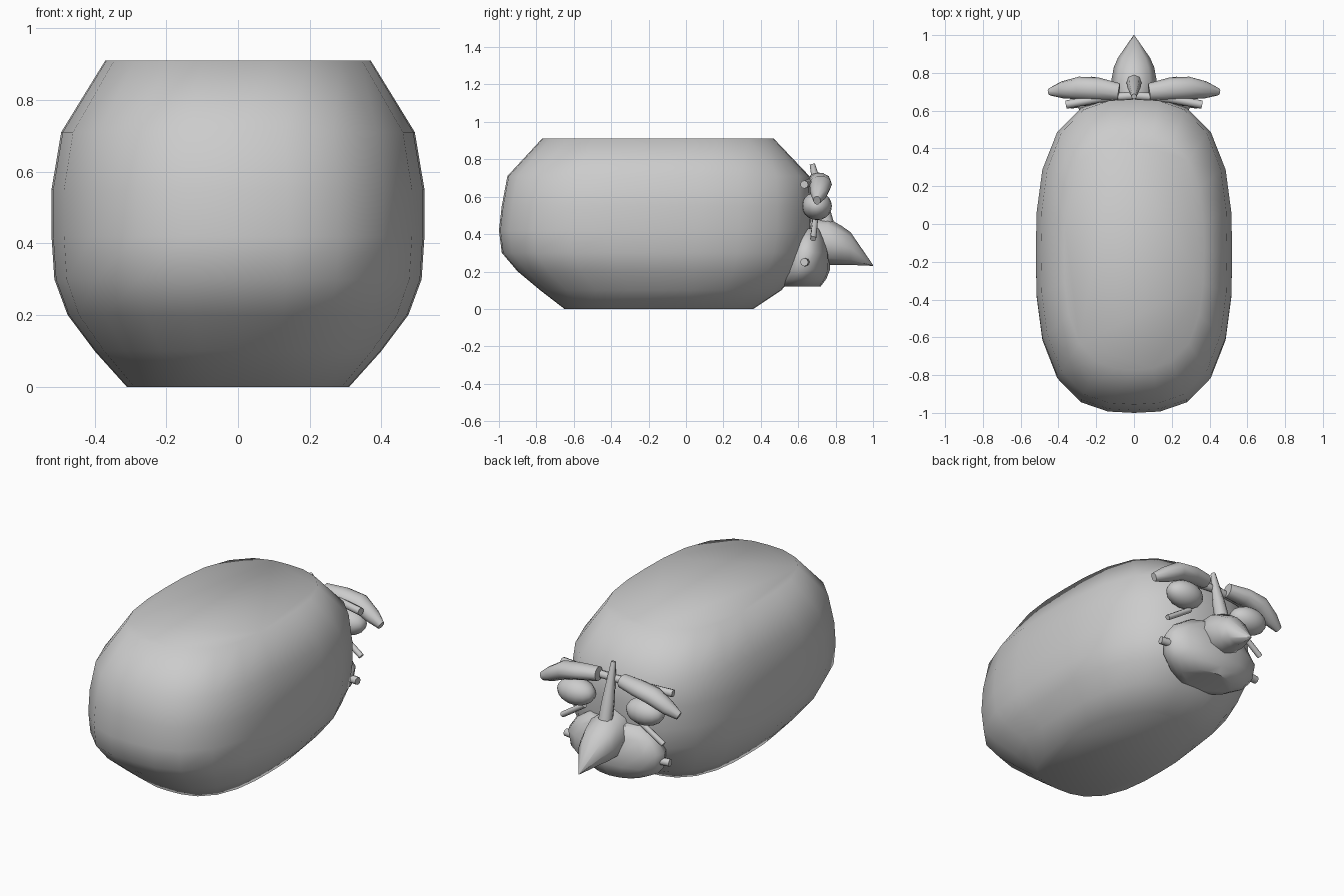
import bpy, bmesh, math
from mathutils import Vector

if "Cube" in bpy.data.objects:
    bpy.data.objects.remove(bpy.data.objects["Cube"])


def loft(name, rings, angle=180):
    """Skin equal-sized point rings and cap both ends."""
    bm = bmesh.new()
    rows = [[bm.verts.new(p) for p in r] for r in rings]
    n = len(rows[0])
    for a, b in zip(rows, rows[1:]):
        for i in range(n):
            j = (i + 1) % n
            bm.faces.new((a[i], a[j], b[j], b[i]))
    bm.faces.new(rows[0][::-1])
    bm.faces.new(rows[-1])
    bmesh.ops.recalc_face_normals(bm, faces=bm.faces)
    for f in bm.faces:
        f.smooth = True
    for e in bm.edges:
        if len(e.link_faces) == 2 and e.calc_face_angle(0) > math.radians(angle):
            e.smooth = False
    me = bpy.data.meshes.new(name)
    bm.to_mesh(me)
    bm.free()
    ob = bpy.data.objects.new(name, me)
    bpy.context.collection.objects.link(ob)
    return ob


def oval(n, power=2.0):
    """Unit superellipse points."""
    for i in range(n):
        t = 2 * math.pi * i / n
        c, s = math.cos(t), math.sin(t)
        k = (abs(c) ** power + abs(s) ** power) ** (-1 / power)
        yield c * k, s * k


def flat_ring(z, hx, y0, y1, n, power=2.0):
    return [(u * hx, (y0 + y1) / 2 + v * (y1 - y0) / 2, z) for u, v in oval(n, power)]


def rod(name, pts, radii, n=8):
    """Round or oval tube along pts; radii are (depth in y, height)."""
    pts = [Vector(p) for p in pts]
    rings = []
    for i, (p, (ry, rz)) in enumerate(zip(pts, radii)):
        d = (pts[min(i + 1, len(pts) - 1)] - pts[max(i - 1, 0)]).normalized()
        ref = Vector((0, 1, 0)) if abs(d.y) < 0.8 else Vector((1, 0, 0))
        side = (ref - d * ref.dot(d)).normalized()
        up = d.cross(side)
        rings.append([p + side * u * ry + up * v * rz for u, v in oval(n)])
    return loft(name, rings, 50)


# Body: stacked rounded outlines (z, half width, y min, y max)
body = [(0, .31, -.65, .36), (.1, .40, -.78, .51), (.2, .475, -.90, .60),
        (.3, .512, -.985, .65), (.42, .52, -1.0, .67), (.55, .52, -.985, .67),
        (.71, .493, -.955, .66), (.91, .37, -.77, .47)]
loft("body", [flat_ring(*r, 24, 2.8) for r in body])

# Muzzle
muzzle = [(.12, .17, .50, .72), (.16, .25, .49, .75), (.21, .295, .49, .77),
          (.30, .31, .52, .765), (.37, .26, .55, .745), (.43, .17, .57, .72)]
loft("muzzle", [flat_ring(*r, 16) for r in muzzle], 50)

# Beak: oval sections along y (y, half width, z min, z max)
beak = [(.66, .10, .25, .49), (.76, .12, .235, .485), (.83, .107, .235, .445),
        (.88, .085, .235, .41), (1.0, .002, .23, .235)]
loft("beak", [[(u * hx, y, (a + b) / 2 + v * (b - a) / 2) for u, v in oval(8)]
              for y, hx, a, b in beak], 50)

# Nose bridge spike
rod("bridge", [(0, .75, .46), (0, .725, .56), (0, .675, .775)],
    [(.04, .04), (.036, .036), (.014, .014)])

# Curved brow and mouth bars
rod("brow_bar", [(-.36, .632, .665), (-.18, .665, .675), (0, .68, .68),
                 (.18, .665, .675), (.36, .632, .665)], [(.022, .022)] * 5)
rod("mouth_bar", [(-.34, .632, .25), (0, .68, .25), (.34, .632, .25)], [(.022, .022)] * 3)

for s, side in ((-1, "left"), (1, "right")):
    # Eye
    bpy.ops.mesh.primitive_uv_sphere_add(segments=16, ring_count=10, radius=1,
                                         location=(s * .225, .70, .55))
    eye = bpy.context.object
    eye.name = side + "_eye"
    eye.scale = (.115, .08, .075)
    bpy.ops.object.shade_smooth()
    # Brow
    rod(side + "_brow", [(s * .08, .70, .69), (s * .19, .715, .682), (s * .29, .72, .665),
                         (s * .38, .71, .615), (s * .445, .70, .58)],
        [(.045, .04), (.06, .046), (.06, .05), (.045, .042), (.02, .025)], 10)
    # Crease under the eye
    rod(side + "_crease", [(s * .18, .69, .475), (s * .33, .68, .375)], [(.016, .016)] * 2)
